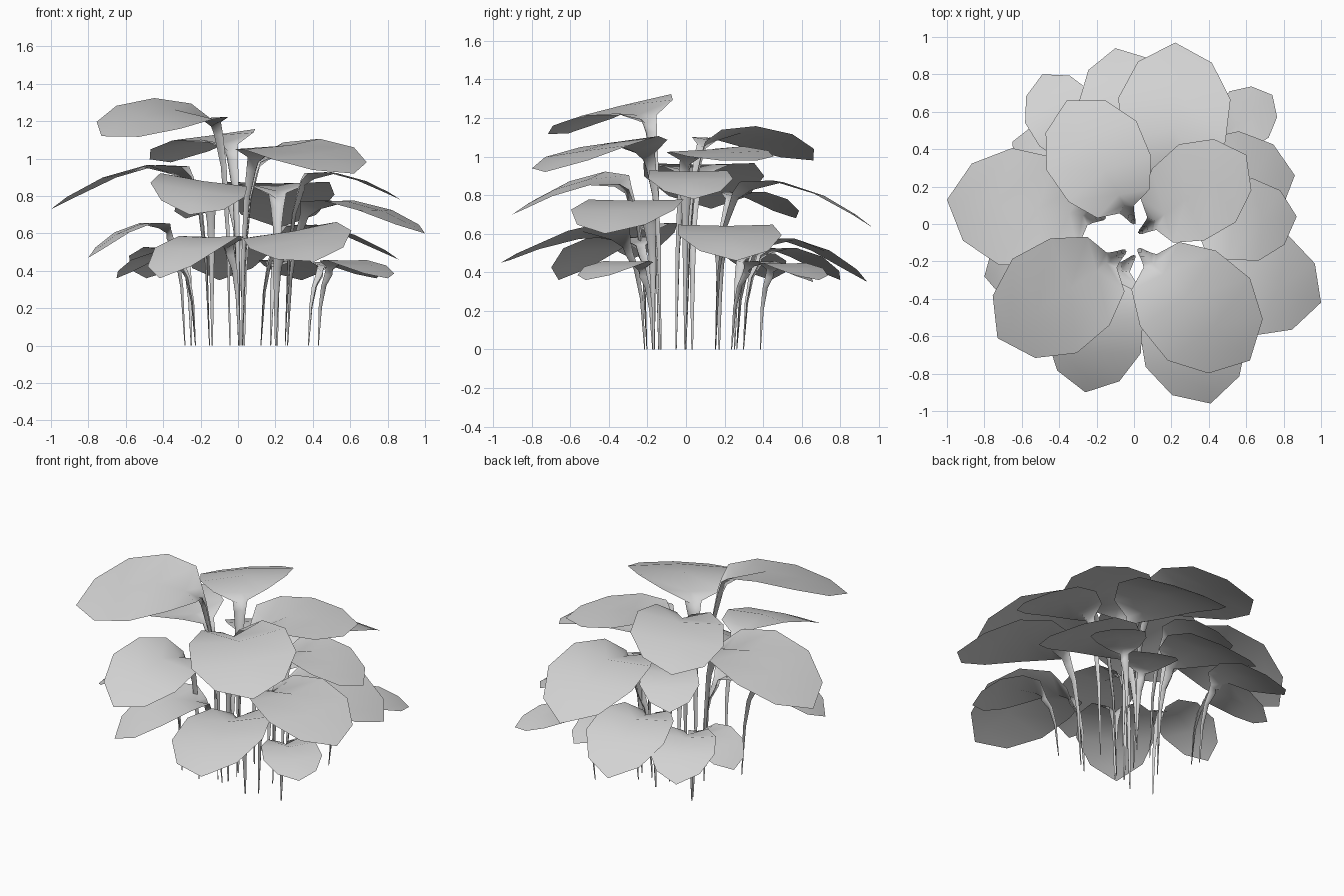
import bpy
import bmesh
from mathutils import Vector

default_cube = bpy.data.objects.get("Cube")
if default_cube:
    bpy.data.objects.remove(default_cube, do_unlink=True)

leaf_grey = bpy.data.materials.new("pale_grey_leaf")
leaf_grey.use_nodes = True
colour = (0.65, 0.65, 0.65, 1)
leaf_grey.diffuse_color = colour
leaf_grey.node_tree.nodes["Principled BSDF"].inputs["Base Color"].default_value = colour

UP = Vector((0, 0, 1))

# Blade rows: midrib position, edge position, half width, midrib dip, edge dip
BLADE = (
    (0.07, 0.03, 0.16, 0.09, 0.06),
    (0.16, 0.08, 0.58, 0.05, 0.01),
    (0.38, 0.30, 0.92, 0.00, 0.00),
    (0.66, 0.60, 1.00, 0.00, 0.01),
    (0.88, 0.86, 0.66, 0.00, 0.01),
)


def add_leaf(name, knee, tip, top, low, roll=0):
    """One leaf: a channelled stalk opening like a funnel into a drooping blade."""
    knee, tip = Vector((*knee, 0)), Vector((*tip, 0))
    span = tip - knee
    length = span.length
    out = span.normalized()
    side = UP.cross(out)
    size = length / 0.7
    width = length * 0.4
    foot = knee - out * 0.07
    knee_z = top - 0.13 * size
    bm = bmesh.new()
    rows = []

    def add_row(mid, edge, half, tilt):
        reach = side * half + UP * half * tilt
        points = (edge - reach, mid, edge + reach)
        rows.append([bm.verts.new(p) for p in points])

    def height(u):
        return top - (top - low) * max(0, (u - 0.2) / 0.8) ** 2

    # stalk, thin at the foot and folded along its outer side
    for t, lean, half in ((0, 0, 0.004), (0.55, 0.2, 0.014),
                          (0.85, 0.55, 0.022), (1, 1, 0.034)):
        p = foot.lerp(knee, lean) + UP * knee_z * t
        add_row(p + out * half, p, half * size ** 0.5, 0)

    # blade with raised shoulders around the stalk
    for mid_u, edge_u, half, mid_dip, edge_dip in BLADE:
        mid = knee + span * mid_u + UP * (height(mid_u) - mid_dip * size)
        edge = knee + span * edge_u + UP * (height(edge_u) - edge_dip * size)
        add_row(mid, edge, half * width, roll)

    for a, b in zip(rows, rows[1:]):
        for i in range(2):
            bm.faces.new((a[i], a[i + 1], b[i + 1], b[i]))

    # blunt point
    end = bm.verts.new(tip + UP * low)
    last = rows[-1]
    for i in range(2):
        bm.faces.new((last[i], last[i + 1], end))

    bmesh.ops.recalc_face_normals(bm, faces=bm.faces)
    bm.faces.ensure_lookup_table()
    bm.normal_update()
    if bm.faces[-1].normal.z < 0:
        bmesh.ops.reverse_faces(bm, faces=bm.faces)
    mesh = bpy.data.meshes.new(name)
    bm.to_mesh(mesh)
    bm.free()
    mesh.materials.append(leaf_grey)
    for face in mesh.polygons:
        face.use_smooth = True
    leaf = bpy.data.objects.new(name, mesh)
    bpy.context.collection.objects.link(leaf)


# Tall leaves
add_leaf("tall_back_leaf", (-0.03, 0.06), (-0.36, 0.66), 1.13, 0.98, -0.12)
add_leaf("tall_front_right_leaf", (-0.10, -0.18), (-0.73, -0.61), 1.27, 1.12, -0.2)
add_leaf("tall_front_left_leaf", (0.07, -0.18), (0.62, -0.73), 1.08, 0.92, 0.1)
add_leaf("tall_left_leaf", (0.08, -0.01), (0.60, 0.37), 1.04, 0.98, 0.06)

# Middle leaves
add_leaf("middle_back_leaf", (0.21, 0.22), (0.22, 0.97), 0.88, 0.63)
add_leaf("middle_right_leaf", (-0.22, 0.04), (-1, 0.13), 0.97, 0.73)
add_leaf("middle_front_left_leaf", (0.33, -0.19), (1, -0.42), 0.78, 0.60)
add_leaf("middle_left_leaf", (0.32, 0), (0.87, 0.04), 0.93, 0.78)
add_leaf("middle_front_leaf", (-0.15, -0.27), (-0.26, -0.90), 0.89, 0.70, -0.15)
add_leaf("middle_back_right_leaf", (-0.03, 0.21), (-0.28, 0.57), 0.82, 0.68)

# Low leaves
add_leaf("low_left_leaf", (0.19, 0.18), (0.86, 0.26), 0.65, 0.46)
add_leaf("low_front_leaf", (0.22, -0.28), (0.41, -0.96), 0.62, 0.45, 0.17)
add_leaf("low_front_right_leaf", (-0.04, -0.22), (-0.42, -0.66), 0.59, 0.36)
add_leaf("low_right_leaf", (-0.35, -0.18), (-0.80, -0.28), 0.66, 0.47)
add_leaf("low_back_leaf", (0.02, 0.33), (-0.10, 0.94), 0.58, 0.35)
add_leaf("low_back_right_leaf", (-0.28, 0.36), (-0.49, 0.80), 0.53, 0.36)
add_leaf("low_right_rear_leaf", (-0.29, 0.28), (-0.65, 0.44), 0.50, 0.36)

# Small leaves near the ground
add_leaf("small_back_left_leaf", (0.43, 0.43), (0.74, 0.69), 0.45, 0.36)
add_leaf("small_left_leaf", (0.48, -0.22), (0.80, -0.52), 0.46, 0.36)
add_leaf("small_back_leaf", (0.20, 0.30), (0.34, 0.66), 0.46, 0.35)
